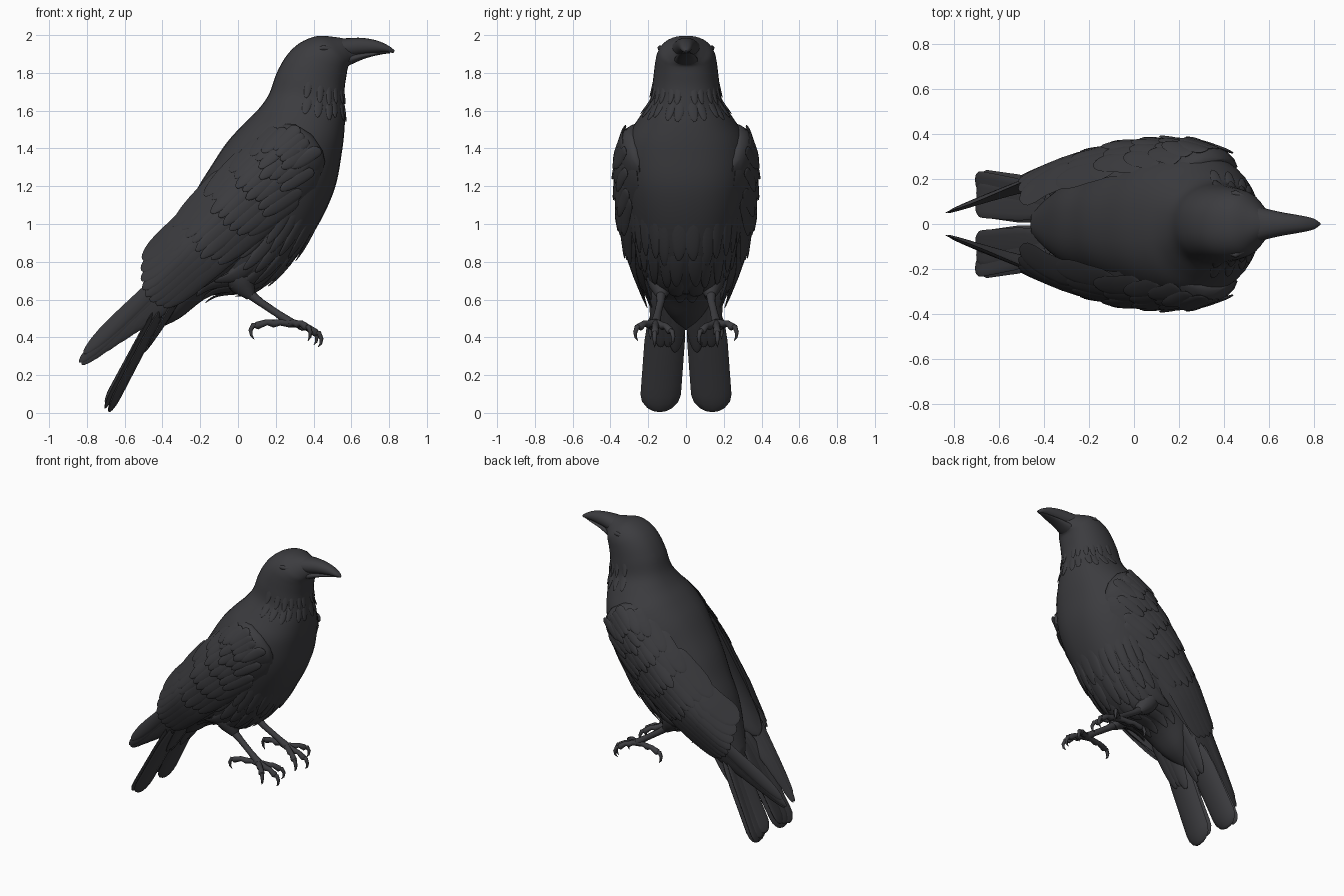
import bpy, bmesh, math, random
from mathutils import Vector as V

if "Cube" in bpy.data.objects:
    bpy.data.objects.remove(bpy.data.objects["Cube"])

random.seed(4)
black = bpy.data.materials.new("charcoal")
black.diffuse_color = (0.045, 0.045, 0.05, 1)
black.use_nodes = True
black.node_tree.nodes["Principled BSDF"].inputs["Base Color"].default_value = black.diffuse_color


def finish(name, bm, mirror=False):
    bmesh.ops.recalc_face_normals(bm, faces=bm.faces)
    me = bpy.data.meshes.new(name)
    bm.to_mesh(me)
    bm.free()
    me.materials.append(black)
    me.shade_smooth()
    me.set_sharp_from_angle(angle=math.radians(50))
    ob = bpy.data.objects.new(name, me)
    bpy.context.collection.objects.link(ob)
    if mirror:
        ob.modifiers.new("mirror", "MIRROR").use_axis = (False, True, False)
        ob.modifiers["mirror"].use_mirror_merge = False
    return ob


def loft(bm, rings):
    vs = [[bm.verts.new(p) for p in r] for r in rings]
    n = len(vs[0])
    for a, b in zip(vs, vs[1:]):
        for k in range(n):
            bm.faces.new((a[k], a[(k + 1) % n], b[(k + 1) % n], b[k]))
    bm.faces.new(vs[0][::-1])
    bm.faces.new(vs[-1])


def sample(rows, u):
    """Catmull-Rom interpolation through table rows."""
    u = max(0, min(len(rows) - 1.0001, u))
    i, t = int(u), u - int(u)
    g = lambda j: rows[max(0, min(len(rows) - 1, j))]
    return [0.5 * (2 * b + (c - a) * t + (2 * a - 5 * b + 4 * c - d) * t * t
            + (3 * b - a - 3 * c + d) * t ** 3)
            for a, b, c, d in zip(g(i - 1), g(i), g(i + 1), g(i + 2))]


def section(rows, u, a, h=0.0):
    """Point on a body section: back point, front point and half width."""
    bx, bz, fx, fz, w = sample(rows, u)
    c, d = V(((bx + fx) / 2, 0, (bz + fz) / 2)), V(((fx - bx) / 2, 0, (fz - bz) / 2))
    s = math.sin(a)
    y = math.copysign(abs(s) ** 0.85, s) * (w + h)
    return c + d * (1 + h / d.length) * math.cos(a) + V((0, y, 0))


def skin(name, rows, per, n):
    bm = bmesh.new()
    steps = (len(rows) - 1) * per
    loft(bm, [[section(rows, i / per, 2 * math.pi * k / n) for k in range(n)]
              for i in range(steps + 1)])
    return finish(name, bm)


def tube(bm, pts, radii, n=10):
    rings = []
    for i, p in enumerate(pts):
        d = (V(pts[min(i + 1, len(pts) - 1)]) - V(pts[max(i - 1, 0)])).normalized()
        s = d.cross(V((0.1, 1, 0.2))).normalized()
        t = d.cross(s)
        rings.append([V(p) + (s * math.cos(2 * math.pi * k / n) + t * math.sin(2 * math.pi * k / n))
                      * radii[i] for k in range(n)])
    loft(bm, rings)


STEPS = (0, .03, .08, .15, .25, .4, .55, .68, .78, .86, .92, .97, .99, 1)


def feather(bm, f, start, end, w, lift0, lift1, th=0.008, blunt=0.6, root=0.2):
    """Lens-shaped blade lying on surface f(u, v, height)."""
    rings = []
    for q in STEPS:
        r = math.sqrt(1 - (1 - min(1, q / root)) ** 2)
        e = math.sqrt(max(0, 1 - (max(0, q - blunt) / (1 - blunt)) ** 2))
        s = max(0.04, r * e)
        u = start[0] + (end[0] - start[0]) * q
        v = start[1] + (end[1] - start[1]) * q
        lift = lift0 + (lift1 - lift0) * q
        rings.append([f(u, v + w * s * math.cos(a), lift + th * s * math.sin(a))
                      for a in (math.pi * k / 6 for k in range(12))])
    loft(bm, rings)


# Body, neck and head: back x, z, front x, z, half width
BODY = [(-.46, .56, -.44, .44, .05), (-.41, .72, -.31, .50, .13), (-.35, .90, -.14, .62, .20),
        (-.28, 1.05, .08, .64, .25), (-.22, 1.18, .27, .78, .29), (-.14, 1.31, .41, .97, .32),
        (-.06, 1.43, .51, 1.18, .335), (.03, 1.53, .55, 1.38, .31), (.11, 1.61, .565, 1.52, .245),
        (.165, 1.69, .565, 1.63, .19), (.205, 1.80, .565, 1.72, .175), (.26, 1.895, .575, 1.79, .165),
        (.33, 1.96, .58, 1.82, .155), (.42, 1.995, .585, 1.835, .135), (.51, 1.99, .595, 1.845, .095),
        (.57, 1.98, .61, 1.86, .06), (.61, 1.97, .63, 1.88, .045)]
skin("body", BODY, 5, 36)

# Beak
skin("upper_beak", [(.50, 1.975, .52, 1.88, .088), (.58, 1.984, .58, 1.88, .07),
                    (.66, 1.985, .66, 1.895, .052), (.74, 1.97, .74, 1.906, .038),
                    (.80, 1.942, .795, 1.908, .025), (.83, 1.918, .822, 1.905, .006)], 4, 20)
skin("lower_beak", [(.50, 1.91, .54, 1.82, .08), (.58, 1.90, .60, 1.845, .062),
                    (.66, 1.907, .67, 1.875, .046), (.74, 1.91, .745, 1.895, .03),
                    (.805, 1.912, .805, 1.904, .008)], 4, 20)

# Eyes with brow ridge
bm = bmesh.new()
bmesh.ops.create_uvsphere(bm, u_segments=16, v_segments=10, radius=0.022)
bmesh.ops.translate(bm, verts=bm.verts, vec=(.465, .126, 1.905))
tube(bm, [(.41, .13, 1.922), (.45, .137, 1.932), (.50, .112, 1.924), (.55, .075, 1.912)],
     [.004, .014, .014, .004])
finish("eyes", bm, True)

# Breast, belly and throat feathers
bm = bmesh.new()
body_f = lambda u, v, h: section(BODY, u, v, h)
for u, n, span, w, out in [(2.4, 4, 1.5, .17, .02), (3.2, 5, 1.5, .15, .018), (4.0, 6, 1.4, .12, .015),
                           (4.8, 6, 1.2, .11, .01), (8.9, 6, 1.7, .12, .008), (9.7, 6, 1.7, .11, .006)]:
    for k in range(n):
        a = (k + 0.5 * random.random() + 0.2) * span / n
        feather(bm, body_f, (u + .5, a), (u - .6 - .3 * random.random(), a), w, -.012, out, .007, .3)
finish("body_feathers", bm, True)

# Wings: surface in along-wing (s) and across-wing (t) coordinates
SPAN = [(-.1, .345), (.1, .37), (.3, .368), (.5, .355), (.8, .31), (1.0, .245), (1.3, .15), (1.62, .05)]


def wing_f(s, t, h):
    y = SPAN[0][1] if s < SPAN[0][0] else SPAN[-1][1]
    for (s0, y0), (s1, y1) in zip(SPAN, SPAN[1:]):
        if s0 <= s <= s1:
            y = y0 + (y1 - y0) * (s - s0) / (s1 - s0)
    y -= (3.4 + 4 * max(0, min(.5, s - .4)) if t > 0 else 1.3) * t * t
    return V((.30 - .695 * s - .72 * t, max(.012, y + h), 1.42 - .72 * s + .695 * t))


bm = bmesh.new()
feather(bm, wing_f, (-.09, -.04), (1.12, -.02), .215, -.045, -.03, .05, .35, .22)
feather(bm, wing_f, (-.10, -.03), (.55, -.01), .185, -.055, -.06, .065, .35, .2)     # shoulder
for k in range(7):      # primaries
    q = k / 6
    feather(bm, wing_f, (.5, -.17 + .15 * q), (1.30 + .32 * min(1, q * 1.5) - .05 * (k == 6), -.06 + .095 * q),
            .045, -.035, -.012 + .016 * q, .008, .75)
for k in range(8):      # secondaries and tertials
    q = k / 7
    feather(bm, wing_f, (.36, -.19 + .32 * q), (.98 + .17 * math.sin(math.pi * (.25 + .6 * q)) - .06 * q,
            -.10 + .255 * q), .05, -.02, .006 + .016 * q, .008, .75)
for s0, length, n, lo, hi, w, lift in [(.36, .40, 8, -.20, .17, .042, .014), (.22, .32, 8, -.21, .16, .04, .018),
                                       (.12, .24, 8, -.19, .15, .036, .018), (.03, .20, 7, -.16, .13, .034, .018),
                                       (-.06, .18, 6, -.11, .09, .034, .016)]:
    for k in range(n):  # covert rows
        t = lo + (hi - lo) * k / (n - 1)
        j = random.uniform(-.03, .03)
        feather(bm, wing_f, (s0 + j, t), (s0 + length + j, t * .85 + .02), w, -.012, lift + j * .2, .008, .5)
finish("wings", bm, True)

# Tail: two broad fans of overlapping blades
bm = bmesh.new()


def tail_f(u, v, h):
    mid = .095 + .045 * u
    bend = 1.6 * v * v
    return V((-.37 - .325 * u + .88 * (h - bend), mid + v, .62 - .61 * u - .47 * (h - bend)))


feather(bm, tail_f, (0, 0), (1, 0), .107, .005, .012, .022, .86, .4)
for k, v in enumerate((.045, 0, -.05)):
    feather(bm, tail_f, (0, v * .6), (.99 - .02 * k, v), .058, -.025, -.012 - .006 * k, .012, .88, .4)
for k, v in enumerate((-.05, .0, .05)):     # under-tail coverts
    feather(bm, tail_f, (-.1, v), (.42 + .05 * (k == 0), v * .8 - .02), .055, .06, .035, .016, .3)
finish("tail", bm, True)

# Legs and feet
bm = bmesh.new()
tube(bm, [(-.06, .13, .86), (-.02, .13, .77), (.03, .13, .67), (.07, .13, .615)], [.06, .105, .065, .026], 16)
tube(bm, [(.03, .13, .655), (.12, .135, .585), (.21, .15, .525), (.28, .16, .475)], [.03, .021, .02, .027])
TOES = [(.39, .085, .435), (.41, .165, .425), (.36, .245, .455), (.10, .185, .462)]
for tip in TOES:
    a, b = V((.275, .16, .475)), V(tip)
    d = (b - a).normalized()
    up = V((0, 0, 1))
    tube(bm, [a, a.lerp(b, .3) + up * .008, a.lerp(b, .5) + up * .004, a.lerp(b, .7) + up * .014, b, b + d * .012],
         [.024, .017, .021, .016, .021, .012])
    tube(bm, [b, b + d * .02 + up * .004, b + d * .034 - up * .022, b + d * .03 - up * .05, b + d * .014 - up * .072],
         [.015, .014, .011, .007, .001], 8)
finish("legs", bm, True)
